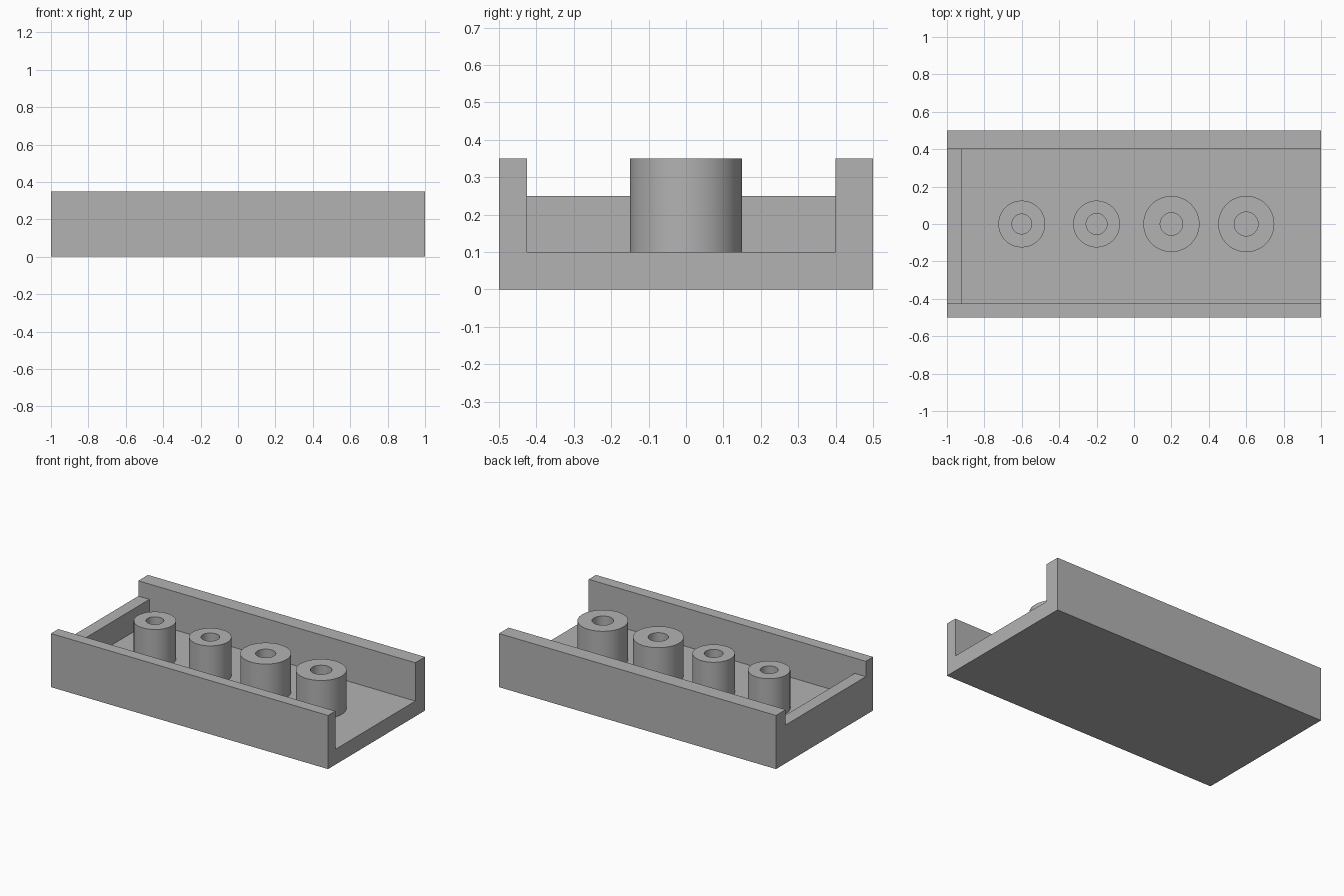
import bpy
import bmesh
from math import cos, sin, tau, radians

cube = bpy.data.objects.get("Cube")
if cube:
    bpy.data.objects.remove(cube, do_unlink=True)

WIDTH, DEPTH, HEIGHT = 2.0, 1.0, 0.35
FLOOR = 0.1

grey = bpy.data.materials.new("plain grey")
grey.use_nodes = True
colour = (0.45, 0.45, 0.45, 1)
grey.diffuse_color = colour
grey.node_tree.nodes["Principled BSDF"].inputs["Base Color"].default_value = colour


def make_object(name, bm):
    bmesh.ops.recalc_face_normals(bm, faces=bm.faces)
    mesh = bpy.data.meshes.new(name)
    bm.to_mesh(mesh)
    bm.free()
    mesh.materials.append(grey)
    obj = bpy.data.objects.new(name, mesh)
    bpy.context.collection.objects.link(obj)
    return obj


def extrude_profile(name, profile, y0, y1):
    """Extrude an (x, z) outline along y."""
    bm = bmesh.new()
    face = bm.faces.new([bm.verts.new((x, y0, z)) for x, z in profile])
    extruded = bmesh.ops.extrude_face_region(bm, geom=[face])["geom"]
    verts = [v for v in extruded if isinstance(v, bmesh.types.BMVert)]
    bmesh.ops.translate(bm, verts=verts, vec=(0, y1 - y0, 0))
    return make_object(name, bm)


def tube(name, x, outer, inner, segments=64):
    """Hollow post standing on the tray floor, open down to it."""
    bm = bmesh.new()
    section = [(outer, FLOOR), (outer, HEIGHT), (inner, HEIGHT), (inner, FLOOR)]
    rings = []
    for r, z in section:
        angles = [tau * i / segments for i in range(segments)]
        rings.append([bm.verts.new((x + r * cos(a), r * sin(a), z)) for a in angles])
    for low, high in zip(rings, rings[1:] + rings[:1]):
        for i in range(segments):
            j = (i + 1) % segments
            bm.faces.new((low[i], low[j], high[j], high[i]))
    return make_object(name, bm)


# Tray: solid block with an open-ended channel and a lowered end wall
half = WIDTH / 2
tray = extrude_profile("tray", [(-half, 0), (half, 0), (half, HEIGHT), (-half, HEIGHT)],
                       -DEPTH / 2, DEPTH / 2)
end_wall, end_top, over = -0.92, 0.25, 1.1
channel = extrude_profile("channel_cutter",
                          [(-over, end_top), (end_wall, end_top), (end_wall, FLOOR),
                           (over, FLOOR), (over, 0.5), (-over, 0.5)], -0.425, 0.4)
channel.hide_render = True
cut = tray.modifiers.new("channel", "BOOLEAN")
cut.operation = "DIFFERENCE"
cut.solver = "EXACT"
cut.object = channel
bpy.context.view_layer.objects.active = tray
bpy.ops.object.modifier_apply(modifier=cut.name)
bpy.data.objects.remove(channel, do_unlink=True)

# Row of hollow posts, two slim and two wide: x, outer radius, hole radius
posts = [(-0.6, 0.125, 0.053), (-0.2, 0.125, 0.056),
         (0.2, 0.15, 0.06), (0.6, 0.15, 0.064)]
bpy.ops.object.select_all(action="DESELECT")
for number, (x, outer, inner) in enumerate(posts, 1):
    post = tube(f"post_{number}", x, outer, inner)
    post.select_set(True)
    bpy.context.view_layer.objects.active = post
bpy.ops.object.shade_smooth_by_angle(angle=radians(30))
